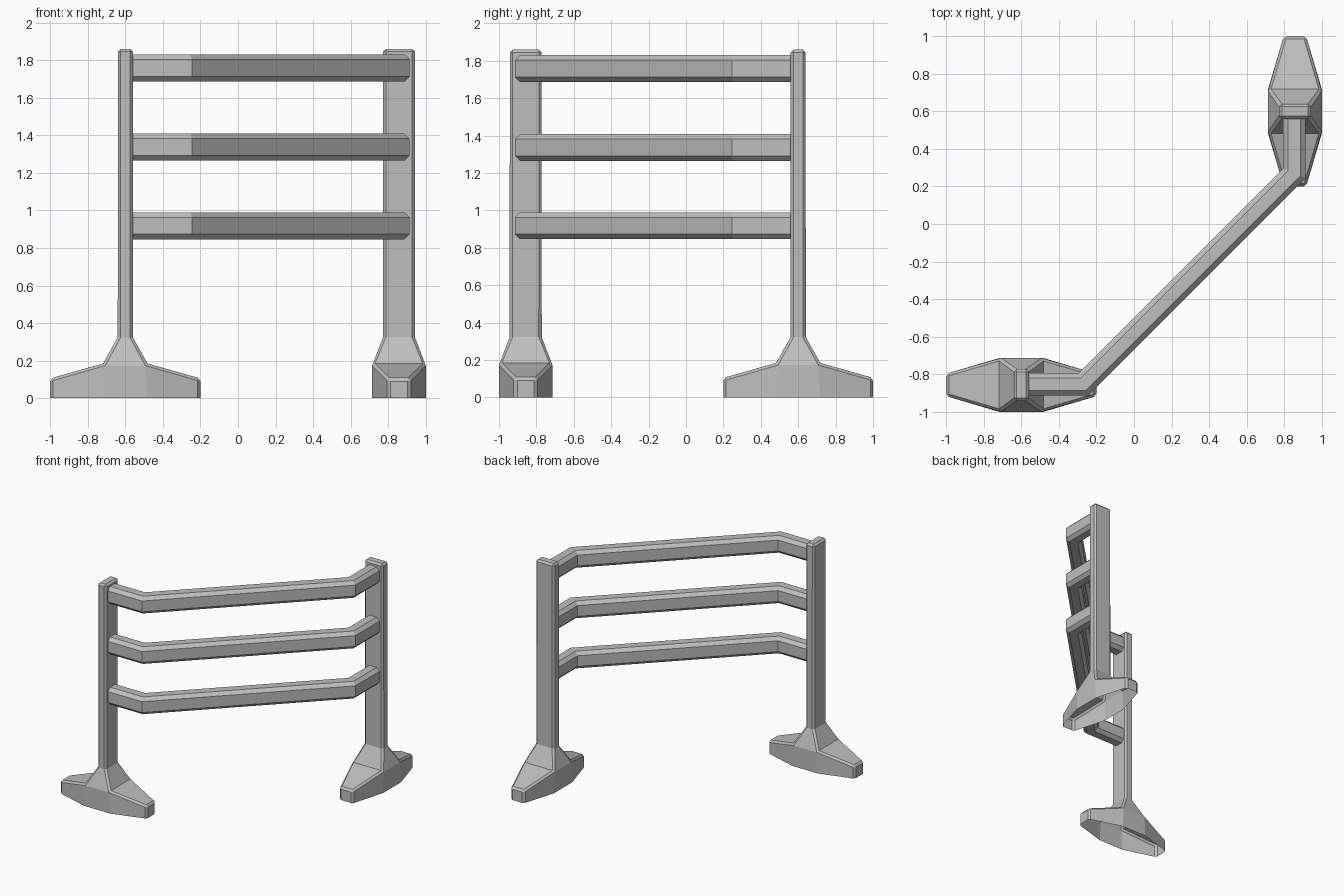
import bpy, bmesh, math
from mathutils import Vector, Matrix

if "Cube" in bpy.data.objects:
    bpy.data.objects.remove(bpy.data.objects["Cube"])

metal = bpy.data.materials.new("light_grey_metal")
metal.use_nodes = True
GREY = (0.52, 0.52, 0.52, 1)
metal.diffuse_color = GREY
metal.node_tree.nodes["Principled BSDF"].inputs["Base Color"].default_value = GREY


def finish(name, bm, matrix=Matrix()):
    bmesh.ops.transform(bm, matrix=matrix, verts=bm.verts)
    mesh = bpy.data.meshes.new(name)
    bm.to_mesh(mesh)
    bm.free()
    mesh.materials.append(metal)
    obj = bpy.data.objects.new(name, mesh)
    bpy.context.collection.objects.link(obj)
    return obj


def mirrored_ring(bm, x, y, z):
    """Four corners, counter-clockwise from above."""
    return [bm.verts.new((sx * x, sy * y, z)) for sx, sy in ((1, 1), (-1, 1), (-1, -1), (1, -1))]


def post_with_foot(name, matrix):
    """Flat post flaring into a long foot that is hollow underneath."""
    bm = bmesh.new()
    tip_low = mirrored_ring(bm, 0.4, 0.06, 0)
    tip_high = mirrored_ring(bm, 0.4, 0.06, 0.105)
    mid_low = mirrored_ring(bm, 0.118, 0.143, 0)
    mid_high = mirrored_ring(bm, 0.118, 0.143, 0.185)
    neck = mirrored_ring(bm, 0.04, 0.085, 0.325)
    top = mirrored_ring(bm, 0.04, 0.085, 1.86)
    # Flare and post shaft
    for low, high in ((mid_high, neck), (neck, top)):
        for i in range(4):
            j = (i + 1) % 4
            bm.faces.new((low[i], low[j], high[j], high[i]))
    bm.faces.new(top)
    # Middle walls
    for i, j in ((0, 1), (2, 3)):
        bm.faces.new((mid_low[i], mid_low[j], mid_high[j], mid_high[i]))
    # Tapered toes: two walls, an end and a sloping top
    for i, j in ((1, 2), (3, 0)):
        bm.faces.new((mid_low[i], tip_low[i], tip_high[i], mid_high[i]))
        bm.faces.new((tip_low[i], tip_low[j], tip_high[j], tip_high[i]))
        bm.faces.new((tip_low[j], mid_low[j], mid_high[j], tip_high[j]))
        bm.faces.new((mid_high[i], tip_high[i], tip_high[j], mid_high[j]))
    bmesh.ops.recalc_face_normals(bm, faces=bm.faces)
    # Chamfer the hard corners only
    sharp = [e for e in bm.edges if not e.is_boundary and e.calc_face_angle() > math.radians(50)]
    bmesh.ops.bevel(bm, geom=sharp, offset=0.015, segments=1, affect='EDGES', clamp_overlap=True)
    return finish(name, bm, matrix)


def rail(name, z):
    """Chamfered bar swept with mitred bends from post to post."""
    path = [Vector(p) for p in ((-0.6, -0.854), (-0.27, -0.854), (0.854, 0.27), (0.854, 0.6))]
    w, h, c = 0.06, 0.072, 0.027
    section = [(w, h - c), (w - c, h), (c - w, h), (-w, h - c),
               (-w, c - h), (c - w, -h), (w - c, -h), (w, c - h)]
    bm = bmesh.new()
    rings = []
    for i, p in enumerate(path):
        before = (p - path[max(i - 1, 0)]).normalized()
        after = (path[min(i + 1, len(path) - 1)] - p).normalized()
        along = (before + after).normalized()
        stretch = 1 / max(along.dot(before), along.dot(after))
        side = Vector((along.y, -along.x)) * stretch
        rings.append([bm.verts.new((p.x + side.x * u, p.y + side.y * u, z + v)) for u, v in section])
    for a, b in zip(rings, rings[1:]):
        for k in range(8):
            n = (k + 1) % 8
            bm.faces.new((a[k], a[n], b[n], b[k]))
    bm.faces.new(rings[0])
    bm.faces.new(rings[-1])
    bmesh.ops.recalc_face_normals(bm, faces=bm.faces)
    return finish(name, bm)


post_with_foot("front_post", Matrix.Translation((-0.6, -0.857, 0)))
post_with_foot("back_post", Matrix.Translation((0.857, 0.6, 0)) @ Matrix.Rotation(math.pi / 2, 4, 'Z'))

for label, height in (("lower", 0.918), ("middle", 1.337), ("upper", 1.758)):
    rail(label + "_rail", height)
